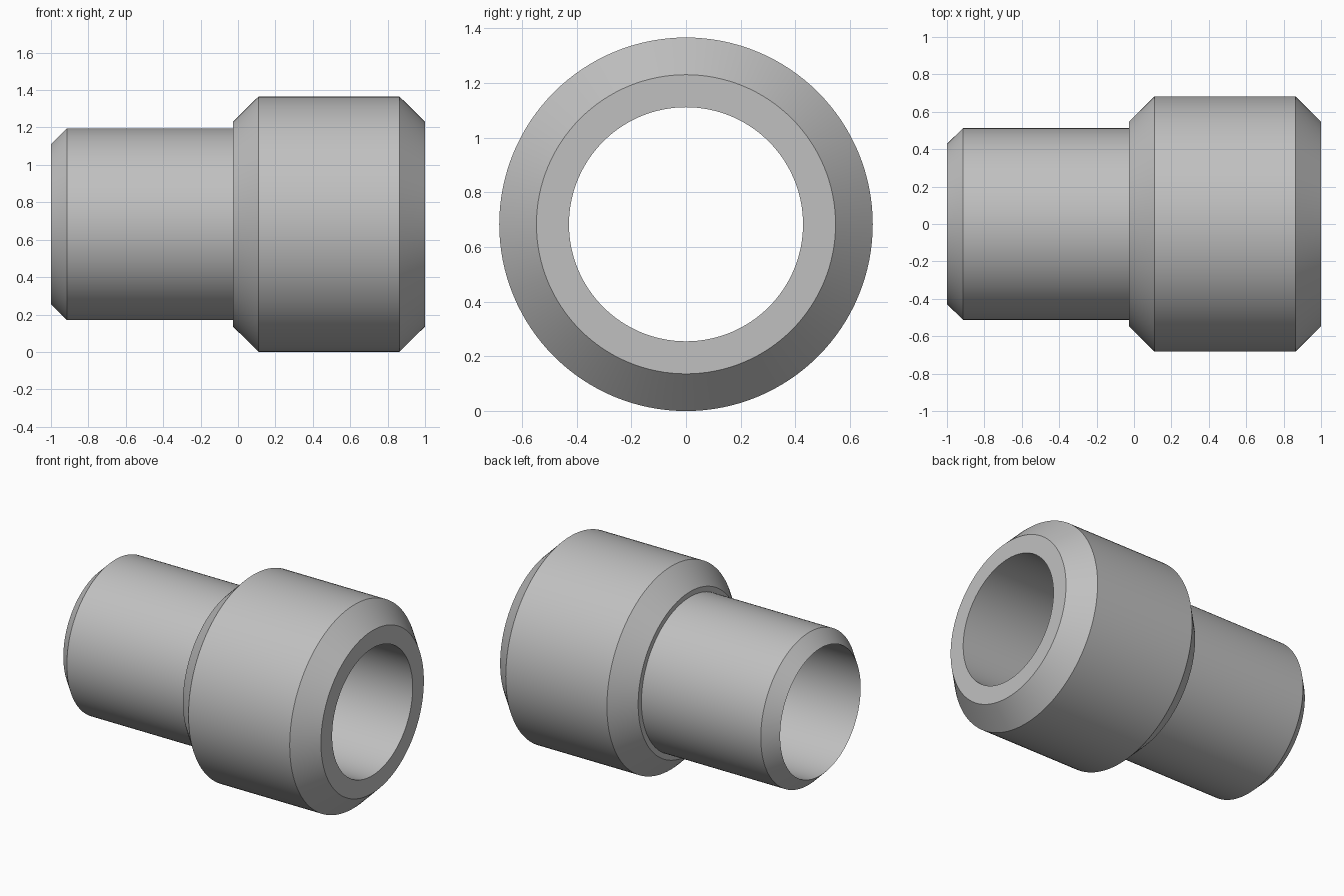
import bpy
import bmesh
from math import cos, sin, tau, radians

SEGMENTS = 128
AXIS_HEIGHT = 0.683

cube = bpy.data.objects.get("Cube")
if cube:
    bpy.data.objects.remove(cube, do_unlink=True)

# Plain grey for the whole fitting
grey = bpy.data.materials.new("plain_grey")
grey.use_nodes = True
colour = (0.53, 0.53, 0.53, 1.0)
grey.diffuse_color = colour
grey.node_tree.nodes["Principled BSDF"].inputs["Base Color"].default_value = colour


def lathe_x(name, profile, material):
    """Revolve a closed (x, radius) profile around the x axis."""
    bm = bmesh.new()
    rings = []
    for x, r in profile:
        rings.append([bm.verts.new((x, r * cos(tau * i / SEGMENTS),
                                    AXIS_HEIGHT + r * sin(tau * i / SEGMENTS)))
                      for i in range(SEGMENTS)])
    for a, b in zip(rings, rings[1:] + rings[:1]):
        for i in range(SEGMENTS):
            j = (i + 1) % SEGMENTS
            bm.faces.new((a[i], a[j], b[j], b[i]))
    bmesh.ops.recalc_face_normals(bm, faces=bm.faces)
    mesh = bpy.data.meshes.new(name)
    bm.to_mesh(mesh)
    bm.free()
    mesh.materials.append(material)
    obj = bpy.data.objects.new(name, mesh)
    bpy.context.collection.objects.link(obj)
    bpy.ops.object.select_all(action="DESELECT")
    obj.select_set(True)
    bpy.context.view_layer.objects.active = obj
    bpy.ops.object.shade_smooth_by_angle(angle=radians(25))
    return obj


# Narrow spigot, chamfered collar and straight bore in one turned section
bore = 0.428
spigot = 0.512
lip = 0.547
collar = 0.683
lathe_x("stepped_pipe_fitting", [
    (-1.0, bore),
    (-0.915, spigot),
    (-0.027, spigot),
    (-0.027, lip),
    (0.11, collar),
    (0.863, collar),
    (1.0, lip),
    (1.0, bore),
], grey)
